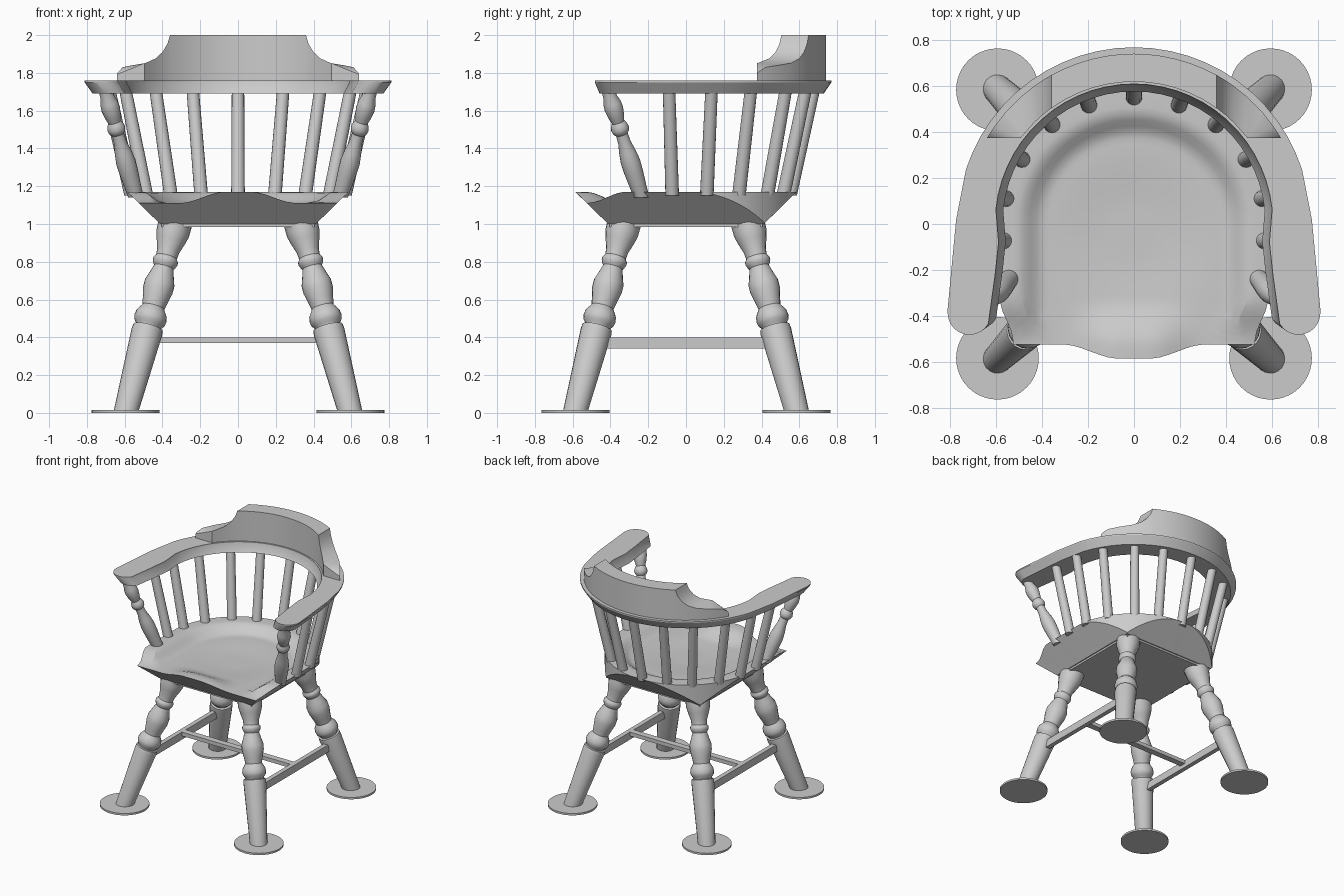
import bpy, bmesh, math
from mathutils import Vector

if "Cube" in bpy.data.objects:
    bpy.data.objects.remove(bpy.data.objects["Cube"])

wood = bpy.data.materials.new("grey_wood")
wood.diffuse_color = (0.6, 0.6, 0.6, 1)
wood.use_nodes = True
wood.node_tree.nodes["Principled BSDF"].inputs["Base Color"].default_value = wood.diffuse_color


def finish(name, bm, angle=30):
    """Clean the mesh, make the object and smooth it below the given angle."""
    bmesh.ops.remove_doubles(bm, verts=bm.verts, dist=0.0008)
    bmesh.ops.recalc_face_normals(bm, faces=bm.faces)
    me = bpy.data.meshes.new(name)
    bm.to_mesh(me)
    bm.free()
    me.materials.append(wood)
    ob = bpy.data.objects.new(name, me)
    bpy.context.collection.objects.link(ob)
    bpy.ops.object.select_all(action='DESELECT')
    ob.select_set(True)
    bpy.context.view_layer.objects.active = ob
    bpy.ops.object.shade_smooth_by_angle(angle=math.radians(angle))
    return ob


def loft(name, rings, closed=True, angle=30):
    """Skin a list of equal closed rings and cap both ends."""
    bm = bmesh.new()
    vs = [[bm.verts.new(p) for p in r] for r in rings]
    n = len(rings[0])
    for a, b in zip(vs, vs[1:]):
        for i in range(n):
            j = (i + 1) % n
            bm.faces.new((a[i], a[j], b[j], b[i]))
    if closed:
        bm.faces.new(vs[0])
        bm.faces.new(vs[-1])
    return finish(name, bm, angle)


def turned(name, p0, p1, profile, n=20):
    """Turned part along p0-p1; profile holds (z, radius), ends cut level."""
    p0, p1 = Vector(p0), Vector(p1)
    axis = (p1 - p0).normalized()
    u = axis.cross(Vector((0, 1, 0))).normalized()
    v = axis.cross(u)
    rings = []
    for k, (z, r) in enumerate(profile):
        c = p0 + axis * ((z - p0.z) / axis.z)
        ring = [c + (u * math.cos(a) + v * math.sin(a)) * r
                for a in (2 * math.pi * i / n for i in range(n))]
        if k in (0, len(profile) - 1):
            ring = [p + axis * ((z - p.z) / axis.z) for p in ring]
        rings.append(ring)
    return loft(name, rings, angle=40)


def box(name, lo, hi):
    ring = [(lo[0], lo[1]), (hi[0], lo[1]), (hi[0], hi[1]), (lo[0], hi[1])]
    return loft(name, [[(x, y, z) for x, y in ring] for z in (lo[2], hi[2])])


def step(t):
    t = min(max(t, 0), 1)
    return t * t * (3 - 2 * t)


# Legs and foot discs
LEG = [(.01, .064), (.43, .083), (.452, .08), (.455, .066), (.465, .07),
       (.48, .083), (.50, .087), (.525, .083), (.545, .07), (.56, .06),
       (.60, .068), (.65, .08), (.69, .08), (.73, .066), (.77, .053),
       (.78, .06), (.795, .067), (.81, .067), (.825, .056), (.86, .06),
       (.91, .077), (.95, .088), (1.01, .09)]
for sx in (-1, 1):
    for sy in (-1, 1):
        turned("leg", (sx * .592, sy * .585, .01), (sx * .333, sy * .328, 1.0), LEG)
        loft("foot_disc", [[(sx * .595 + .18 * math.cos(a), sy * .585 + .18 * math.sin(a), z)
                            for a in (math.pi * i / 20 for i in range(40))]
                           for z in (0, .015)])

# Stretchers
for s in (-1, 1):
    box("side_stretcher", (s * .497 - .018, -.46, .34), (s * .497 + .018, .46, .40))
box("cross_stretcher", (-.49, -.025, .37), (.49, .025, .40))


# Seat: dished top with a front hump, pyramid sides cut by a round back
def seat_height(x, y):
    u = math.hypot(x, max(y, 0) * 1.03)
    dip = max(step((.51 - u) / .12), step((-y - .32) / .2))
    dip = .06 * dip + .015 * step((.4 - math.hypot(x, y + .05)) / .3)
    hump = .06 * step((.31 - abs(x)) / .24) * step((-y - .33) / .2)
    return 1.17 - dip + hump


HALF, SLOPE = .412, 1.02
bm = bmesh.new()
N, R = 96, 22
cols = []
for i in range(N):
    a = 2 * math.pi * i / N
    c, s = math.cos(a), math.sin(a)
    m = max(abs(c), abs(s))
    r = .42
    while (r * m < HALF + SLOPE * (seat_height(r * c, r * s) - 1)
           and (s <= 0 or r < .59)):
        r += .001
    col = [(r * k / R * c, r * k / R * s) for k in range(1, R + 1)]
    col = [(x, y, seat_height(x, y)) for x, y in col]
    zmid = min(col[-1][2], max(1.0, 1 + (r * m - HALF) / SLOPE))
    b = HALF / m
    col += [(r * c, r * s, zmid), (b * c, b * s, 1.0),
            (b * c * .98, b * s * .98, 1.0), (b * c * .98, b * s * .98, .985)]
    cols.append([bm.verts.new(p) for p in col])
mid = bm.verts.new((0, 0, seat_height(0, 0)))
for a, b in zip(cols, cols[1:] + cols[:1]):
    bm.faces.new((mid, a[0], b[0]))
    for k in range(len(a) - 1):
        bm.faces.new((a[k], a[k + 1], b[k + 1], b[k]))
bm.faces.new([c[-1] for c in cols])
finish("seat", bm, 25)

# Back spindles
SPREAD = 1.225
for x, y in [(0, .55), (.195, .515), (.355, .43), (.485, .28), (.555, .11), (.565, -.073)]:
    for s in ((1, -1) if x else (1,)):
        turned("spindle", (s * x, y, 1.15), (s * x * SPREAD, y * SPREAD, 1.70),
               [(1.15, .036), (1.70, .033)], 16)

# Turned arm posts
POST = [(1.14, .04), (1.20, .044), (1.27, .05), (1.33, .052), (1.38, .045),
        (1.43, .034), (1.475, .032), (1.485, .043), (1.505, .049), (1.525, .043),
        (1.54, .034), (1.57, .043), (1.61, .05), (1.64, .047), (1.67, .037), (1.70, .035)]
for s in (-1, 1):
    turned("arm_post", (s * .54, -.235, 1.14), (s * .70, -.41, 1.70), POST)

# Bowed arm rail with rounded ends, narrower underneath
half = [(.77 * math.sin(math.radians(d)), .77 * math.cos(math.radians(d)))
        for d in range(0, 78, 6)]
half += [(.775, .02), (.812, -.37)]
half += [(.717 + .095 * math.cos(math.radians(d)), -.388 - .095 * math.sin(math.radians(d)))
         for d in range(0, 151, 15)]
half += [(.605, -.22), (.59, -.08)]
half += [(.605 * math.sin(math.radians(d)), .61 * math.cos(math.radians(d)))
         for d in range(84, -1, -6)]
outline = half + [(-x, y) for x, y in half[-2:0:-1]]
loft("arm_rail", [[(x * k, y * k, z) for x, y in outline]
                  for z, k in ((1.69, .947), (1.75, 1), (1.76, 1))])

# Crest block on the back of the rail, scooped down at both shoulders
SCOOP = [(.36, 2.0), (.373, 1.955), (.40, 1.91), (.435, 1.877), (.49, 1.852),
         (.56, 1.84), (.61, 1.83), (.635, 1.805), (.645, 1.78)]


def crest_height(x):
    x = abs(x)
    if x <= SCOOP[0][0]:
        return 2.0
    for (x0, z0), (x1, z1) in zip(SCOOP, SCOOP[1:]):
        if x <= x1:
            return z0 + (z1 - z0) * (x - x0) / (x1 - x0)
    return SCOOP[-1][1]


RIN, ROUT, CUT = .62, .742, .375
xin = math.sqrt(RIN ** 2 - CUT ** 2)
xs = [.06 * i for i in range(7)] + [p[0] for p in SCOOP[1:-1]] + [math.sqrt(ROUT ** 2 - CUT ** 2)]
xs = [-x for x in xs[:0:-1]] + xs
sections = []
for x in xs:
    xi = max(-xin, min(xin, x))
    yi, yo = math.sqrt(RIN ** 2 - xi ** 2), math.sqrt(ROUT ** 2 - x ** 2)
    sections.append([(xi, yi, 1.755), (x, yo, 1.755),
                     (x, yo, crest_height(x)), (xi, yi, crest_height(xi))])
loft("crest", sections)
